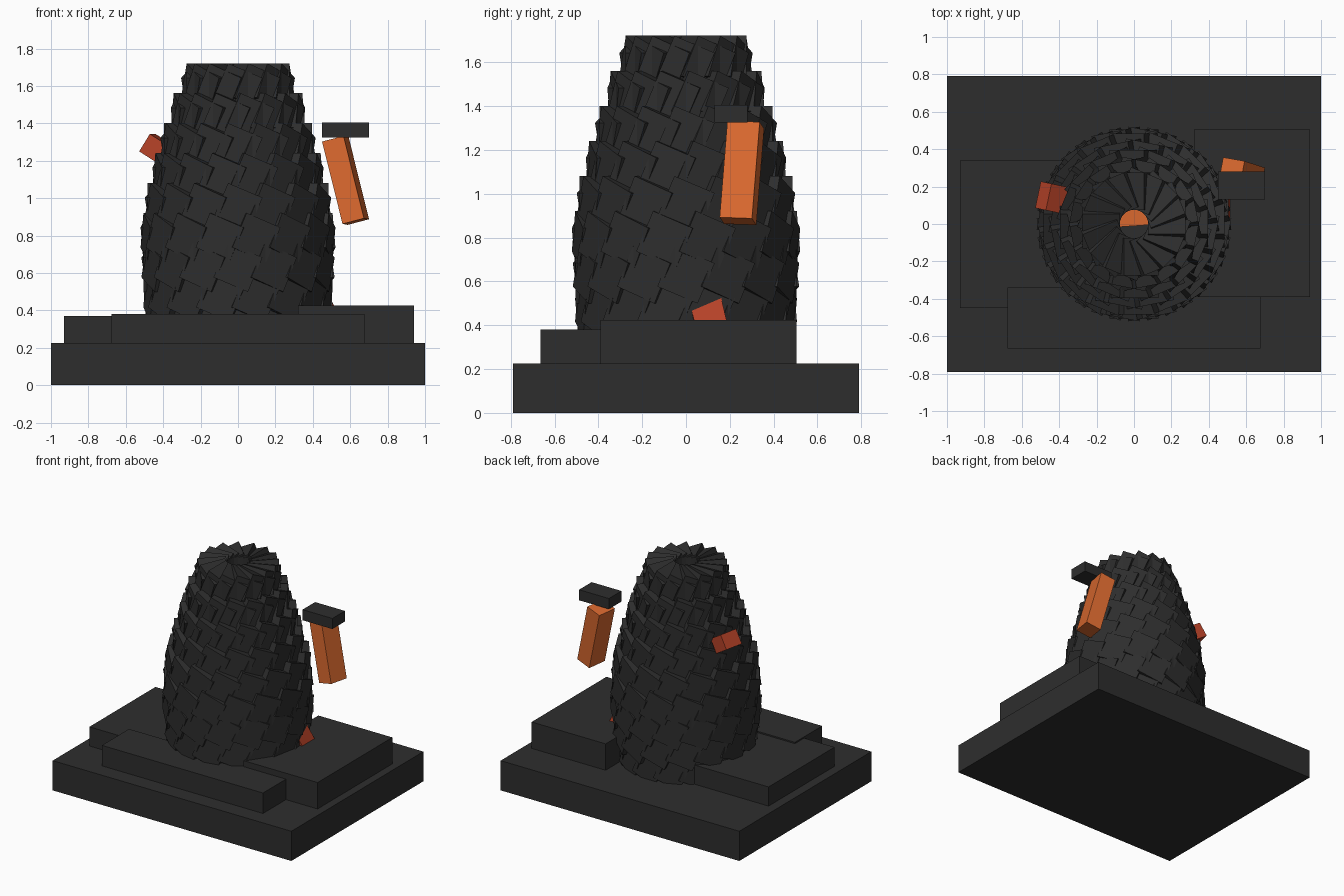
import bpy, bmesh, math
from mathutils import Matrix, Vector, Euler

if "Cube" in bpy.data.objects:
    bpy.data.objects.remove(bpy.data.objects["Cube"])


def material(name, rgb):
    m = bpy.data.materials.new(name)
    m.use_nodes = True
    m.diffuse_color = (*rgb, 1)
    m.node_tree.nodes["Principled BSDF"].inputs["Base Color"].default_value = (*rgb, 1)
    return m


charcoal = material("charcoal", (0.027, 0.027, 0.027))
orange = material("orange", (0.70, 0.14, 0.028))
rust = material("rust_red", (0.47, 0.055, 0.021))


def add_box(bm, size, matrix):
    bmesh.ops.create_cube(bm, size=1, matrix=matrix @ Matrix.Diagonal((*size, 1)))


def finish(name, bm, mat):
    me = bpy.data.meshes.new(name)
    bm.to_mesh(me)
    bm.free()
    me.materials.append(mat)
    ob = bpy.data.objects.new(name, me)
    bpy.context.collection.objects.link(ob)


def box(name, mat, centre, size, rot=(0, 0, 0)):
    bm = bmesh.new()
    euler = Euler([math.radians(a) for a in rot])
    add_box(bm, size, Matrix.Translation(centre) @ euler.to_matrix().to_4x4())
    finish(name, bm, mat)


def slab(name, x0, x1, y0, y1, z0, z1):
    box(name, charcoal, ((x0 + x1) / 2, (y0 + y1) / 2, (z0 + z1) / 2),
        (x1 - x0, y1 - y0, z1 - z0))


# Plinth and the stepped slabs on it
slab("base", -1, 1, -0.79, 0.79, 0, 0.225)
slab("right_slab", -0.93, -0.2, -0.45, 0.34, 0.225, 0.37)
slab("front_slab", -0.675, 0.675, -0.665, -0.34, 0.225, 0.38)
slab("left_slab", 0.32, 0.94, -0.39, 0.505, 0.225, 0.425)

# Hollow tower: rings of blocks, each rolled about its own radial axis
ring_radii = [0.275, 0.34, 0.395, 0.44, 0.485, 0.505, 0.505, 0.49, 0.46]
COUNT, DEPTH, ROLL = 16, 0.20, math.radians(23)
bm = bmesh.new()
for row, radius in enumerate(ring_radii):
    z = 1.59 - 0.16 * row
    for i in range(COUNT):
        angle = math.tau * (i + 0.5 * (row % 2)) / COUNT
        place = (Matrix.Rotation(angle, 4, 'Z')
                 @ Matrix.Translation((radius - DEPTH / 2, 0, z))
                 @ Matrix.Rotation(-ROLL, 4, 'X'))
        add_box(bm, (DEPTH, 0.20, 0.20), place)
finish("block_tower", bm, charcoal)

# Loose coloured blocks in and around the tower
box("floating_block", orange, (0.575, 0.255, 1.095), (0.12, 0.15, 0.455), (-2, -14.5, -10))
slab("floating_cap", 0.45, 0.70, 0.13, 0.28, 1.325, 1.405)
box("inner_block", orange, (0, 0.09, 1.2), (0.2, 0.2, 0.12), (0, 0, 4))
box("upper_right_block", rust, (-0.435, 0.14, 1.265), (0.12, 0.145, 0.11), (0, 32, -12))
box("lower_left_block", rust, (0.42, 0.095, 0.46), (0.14, 0.145, 0.18), (12, -25, 0))
